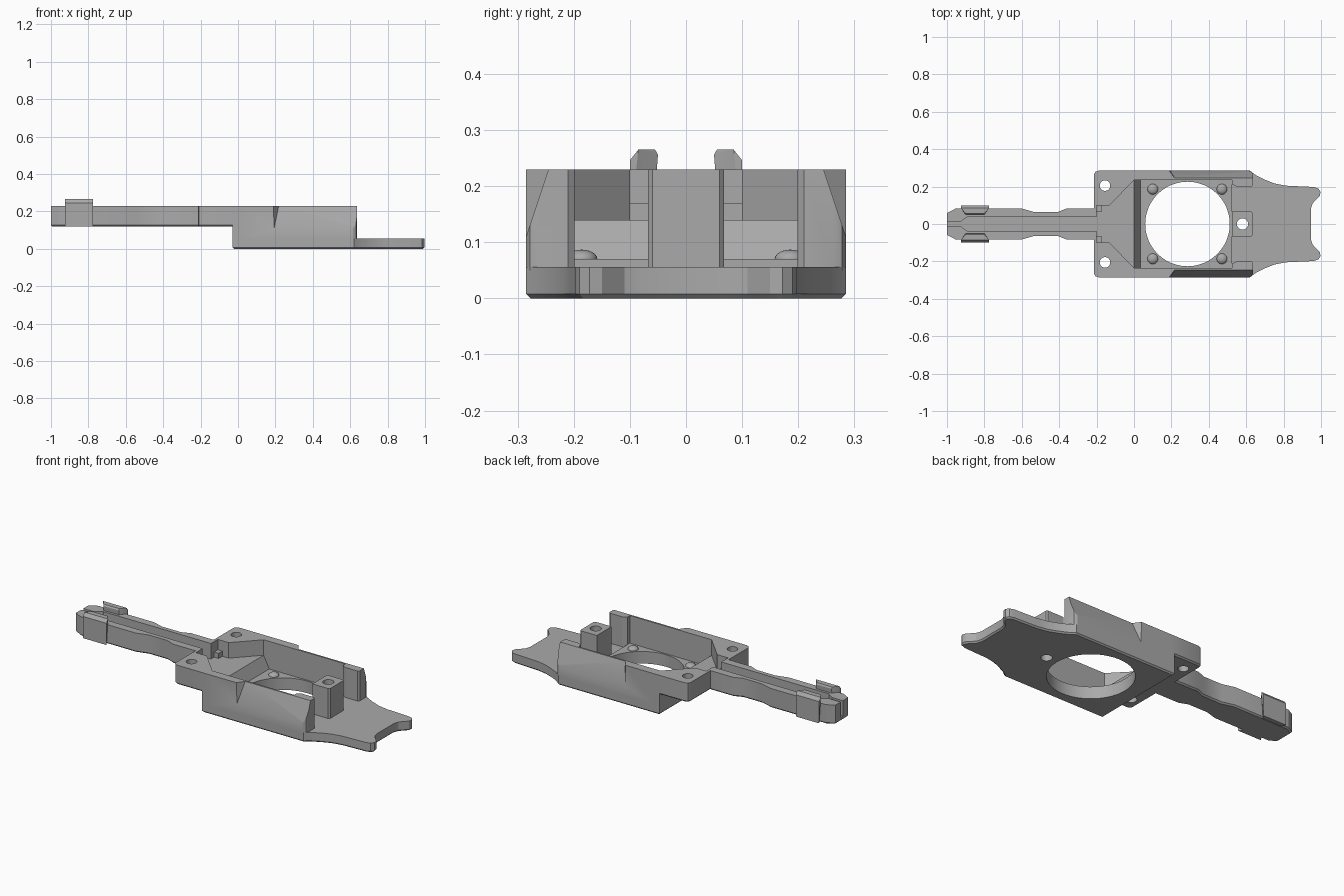
import bpy, bmesh, math
from mathutils import Vector

cube = bpy.data.objects.get("Cube")
if cube:
    bpy.data.objects.remove(cube, do_unlink=True)

grey = bpy.data.materials.new("plain grey")
grey.use_nodes = True
grey.diffuse_color = (0.4, 0.4, 0.4, 1)
grey.node_tree.nodes["Principled BSDF"].inputs["Base Color"].default_value = (0.4, 0.4, 0.4, 1)


def finish(name, bm):
    bmesh.ops.recalc_face_normals(bm, faces=bm.faces[:])
    mesh = bpy.data.meshes.new(name)
    bm.to_mesh(mesh)
    bm.free()
    mesh.materials.append(grey)
    ob = bpy.data.objects.new(name, mesh)
    bpy.context.collection.objects.link(ob)
    return ob


def prism(name, pts, z0, z1, chamfer=0):
    """Upright prism from a plan outline, with an optional bottom chamfer."""
    bm = bmesh.new()
    face = bm.faces.new([bm.verts.new((x, y, z0)) for x, y in pts])
    ext = bmesh.ops.extrude_face_region(bm, geom=[face], use_keep_orig=True)
    top = [v for v in ext["geom"] if isinstance(v, bmesh.types.BMVert)]
    bmesh.ops.translate(bm, verts=top, vec=(0, 0, z1 - z0))
    bmesh.ops.recalc_face_normals(bm, faces=bm.faces[:])
    if chamfer:
        low = [e for e in bm.edges if all(abs(v.co.z - z0) < 1e-5 for v in e.verts)]
        bmesh.ops.bevel(bm, geom=low, offset=chamfer, segments=1, affect='EDGES')
    return finish(name, bm)


def hull(name, pts):
    bm = bmesh.new()
    for p in pts:
        bm.verts.new(p)
    bmesh.ops.convex_hull(bm, input=bm.verts[:])
    return finish(name, bm)


def both(half):
    """Outline from its +y half."""
    return half + [(x, -y) for x, y in reversed(half)]


def box(name, x0, x1, y0, y1, z0, z1):
    return prism(name, [(x0, y0), (x1, y0), (x1, y1), (x0, y1)], z0, z1)


def disc(x, y, r, n=48):
    return [(x + r * math.cos(i * math.tau / n), y + r * math.sin(i * math.tau / n)) for i in range(n)]


def cut(ob, cutter):
    cutter.hide_render = True
    mod = ob.modifiers.new("cut", 'BOOLEAN')
    mod.operation, mod.solver, mod.object = 'DIFFERENCE', 'EXACT', cutter
    bpy.context.view_layer.objects.active = ob
    bpy.ops.object.modifier_apply(modifier=mod.name)
    bpy.data.objects.remove(cutter, do_unlink=True)


def drill(ob, x, y, r):
    cut(ob, prism("drill", disc(x, y, r), -0.1, 0.4))


HOLE = (0.286, 0, 0.226)
POST = (0.58, 0, 0.03)
parts = []

# Base plate with fish-tail end
plate = prism("base_plate", both([
    (-0.03, 0.285), (0.62, 0.285), (0.65, 0.262), (0.7, 0.237), (0.75, 0.217),
    (0.81, 0.205), (0.96, 0.198), (0.985, 0.19), (0.998, 0.172), (0.993, 0.15),
    (0.955, 0.11), (0.945, 0.08)]), 0, 0.056, 0.008)
drill(plate, *HOLE)
drill(plate, *POST)
parts.append(plate)

# Raised floor around the round opening
floor = box("inner_floor", 0, 0.525, -0.24, 0.24, 0.05, 0.07)
drill(floor, *HOLE)
parts.append(floor)

# Arm and shelf, with the channel, cross slot and flared mouth cut in
shelf = prism("arm_and_shelf", both([
    (-1, 0.058), (-0.955, 0.082), (-0.6, 0.083), (-0.53, 0.063), (-0.41, 0.063),
    (-0.36, 0.083), (-0.215, 0.083), (-0.215, 0.262), (-0.208, 0.278),
    (-0.19, 0.285), (0, 0.285)]), 0.118, 0.23, 0.008)
cut(shelf, prism("recess", both([
    (-1.05, 0.01), (-0.93, 0.01), (-0.89, 0.038), (-0.2, 0.038), (-0.2, 0.1),
    (-0.13, 0.1), (0, 0.235), (0.05, 0.235)]), 0.14, 0.3))
for s in (1, -1):
    drill(shelf, -0.155, s * 0.205, 0.028)
parts.append(shelf)

# Step under the shelf and ramp down to the floor
parts.append(box("step_block", -0.03, 0, -0.285, 0.285, 0.05, 0.135))
parts.append(hull("ramp", [(x, y, z) for y in (-0.236, 0.236) for x, z in (
    (-0.005, 0.05), (-0.005, 0.14), (0, 0.14), (0.036, 0.07), (0.036, 0.05))]))

# Screw post
post = prism("screw_post", both([(0.525, 0.068), (0.627, 0.068), (0.635, 0.06)]), 0.05, 0.23)
drill(post, *POST)
parts.append(post)

for s, side in ((1, "left"), (-1, "right")):
    # Side wall with thick end column and sloped outer face
    wall = prism(side + "_side_wall", [(x, s * y) for x, y in (
        (0, 0.235), (0, 0.285), (0.615, 0.285), (0.63, 0.278), (0.637, 0.262),
        (0.637, 0.21), (0.628, 0.199), (0.55, 0.199), (0.525, 0.212), (0.525, 0.235))],
        0.05, 0.23)
    cut(wall, hull("slope", [(x, s * y, z) for x, y, z in (
        (0.22, 0.2417, 0.24), (0.185, 0.29, 0.24), (0.19, 0.29, 0.095),
        (0.7, 0.2417, 0.24), (0.7, 0.29, 0.24), (0.7, 0.29, 0.095))]))
    parts.append(wall)

    # Clip pad and hook on the arm
    ring = [(0.06, 0.12), (0.1, 0.12), (0.1, 0.246), (0.085, 0.265), (0.055, 0.265), (0.05, 0.256), (0.06, 0.225)]
    pts = []
    for y, z in ring:
        ends = (-0.9, -0.8) if y < 0.07 else (-0.925, -0.775)
        pts += [(x, s * y, z) for x in ends]
    parts.append(hull(side + "_clip_hook", pts))

    # Small ledge in the cross slot
    parts.append(box(side + "_slot_ledge", -0.2, -0.17, s * 0.066, s * 0.102, 0.135, 0.17))

    # Screw heads
    for x, end in ((0.1, "front"), (0.47, "rear")):
        bm = bmesh.new()
        bmesh.ops.create_uvsphere(bm, u_segments=24, v_segments=12, radius=0.028)
        bmesh.ops.scale(bm, vec=(1, 1, 0.6), verts=bm.verts[:])
        bmesh.ops.translate(bm, vec=Vector((x, s * 0.186, 0.07)), verts=bm.verts[:])
        parts.append(finish(f"{side}_{end}_screw_head", bm))

bpy.ops.object.select_all(action='DESELECT')
for ob in parts:
    ob.select_set(True)
bpy.context.view_layer.objects.active = parts[0]
bpy.ops.object.shade_smooth_by_angle(angle=math.radians(25))
